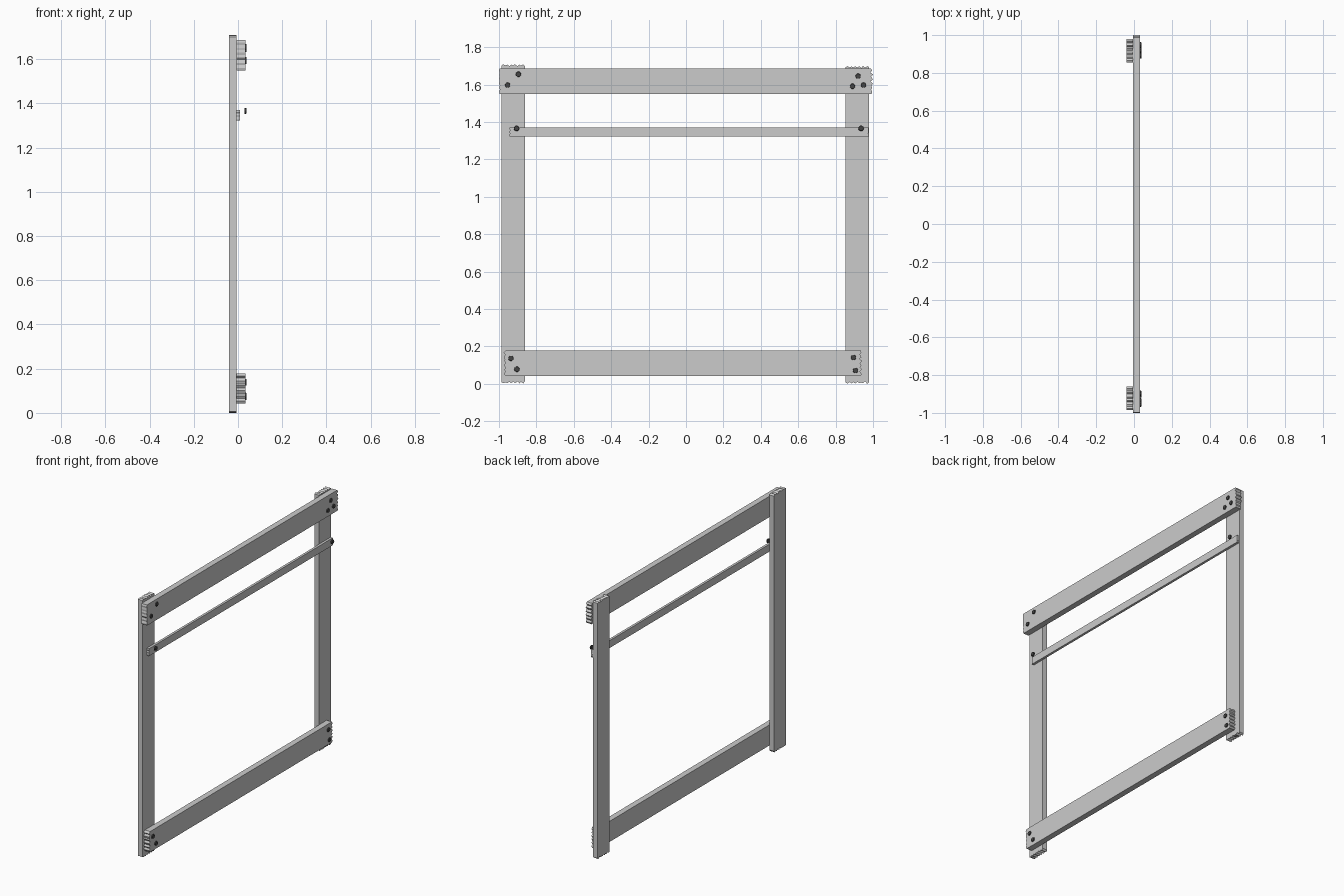
import bpy, bmesh, random
from math import pi
from mathutils import Matrix

if "Cube" in bpy.data.objects:
    bpy.data.objects.remove(bpy.data.objects["Cube"])

random.seed(4)


def finish(bm, name, mat=None):
    bmesh.ops.recalc_face_normals(bm, faces=bm.faces)
    me = bpy.data.meshes.new(name)
    bm.to_mesh(me)
    bm.free()
    ob = bpy.data.objects.new(name, me)
    bpy.context.collection.objects.link(ob)
    if mat:
        me.materials.append(mat)
    return ob


def broken_edge(end, inward, depth, a, b, n):
    # splintered end: (along, across) points running from a to b
    pts = []
    for i in range(n + 1):
        t = i / n
        if 0 < i < n:
            t += random.uniform(-0.2, 0.2) / n
        cut = depth * (random.uniform(0.5, 1) if i % 2 == 0 else random.uniform(0, 0.3))
        pts.append((end + inward * cut, a + (b - a) * t))
    return pts


def board(name, lo, hi, a, b, x0, x1, depth_lo, depth_hi, n, upright):
    pts = broken_edge(hi, -1, depth_hi, a, b, n) + broken_edge(lo, 1, depth_lo, b, a, n)
    bm = bmesh.new()
    vs = [bm.verts.new((x0, c, l) if upright else (x0, l, c)) for l, c in pts]
    face = bm.faces.new(vs)
    ext = bmesh.ops.extrude_face_region(bm, geom=[face])
    moved = [g for g in ext["geom"] if isinstance(g, bmesh.types.BMVert)]
    bmesh.ops.translate(bm, verts=moved, vec=(x1 - x0, 0, 0))
    return finish(bm, name)


# Upright posts, behind the rails
board("left_post", 0.0, 1.71, -0.986, -0.861, -0.04, -0.006, 0.014, 0.014, 12, True)
board("right_post", 0.0, 1.70, 0.854, 0.979, -0.04, -0.006, 0.014, 0.012, 12, True)

# Horizontal rails, in front of the posts
board("top_rail", -1.0, 1.0, 1.55, 1.687, -0.006, 0.033, 0.005, 0.016, 12, False)
board("bottom_rail", -0.976, 0.942, 0.042, 0.178, -0.006, 0.033, 0.012, 0.014, 12, False)
board("thin_rail", -0.945, 0.978, 1.322, 1.371, -0.006, 0.010, 0.005, 0.005, 6, False)

# Nail heads
dark = bpy.data.materials.new("dark_iron")
dark.diffuse_color = (0.06, 0.06, 0.06, 1)
dark.use_nodes = True
dark.node_tree.nodes["Principled BSDF"].inputs["Base Color"].default_value = dark.diffuse_color
nails = [(-0.896, 1.655), (-0.954, 1.597), (0.920, 1.645), (0.890, 1.591), (0.949, 1.597),
         (-0.906, 1.366), (0.936, 1.366),
         (-0.936, 0.136), (-0.904, 0.078), (0.896, 0.141), (0.906, 0.071)]
for i, (y, z) in enumerate(nails):
    bm = bmesh.new()
    bmesh.ops.create_cone(bm, cap_ends=True, segments=10, radius1=0.015, radius2=0.013, depth=0.009,
                          matrix=Matrix.Translation((0.0345, y, z)) @ Matrix.Rotation(pi / 2, 4, 'Y'))
    finish(bm, f"nail_{i + 1}", dark)
